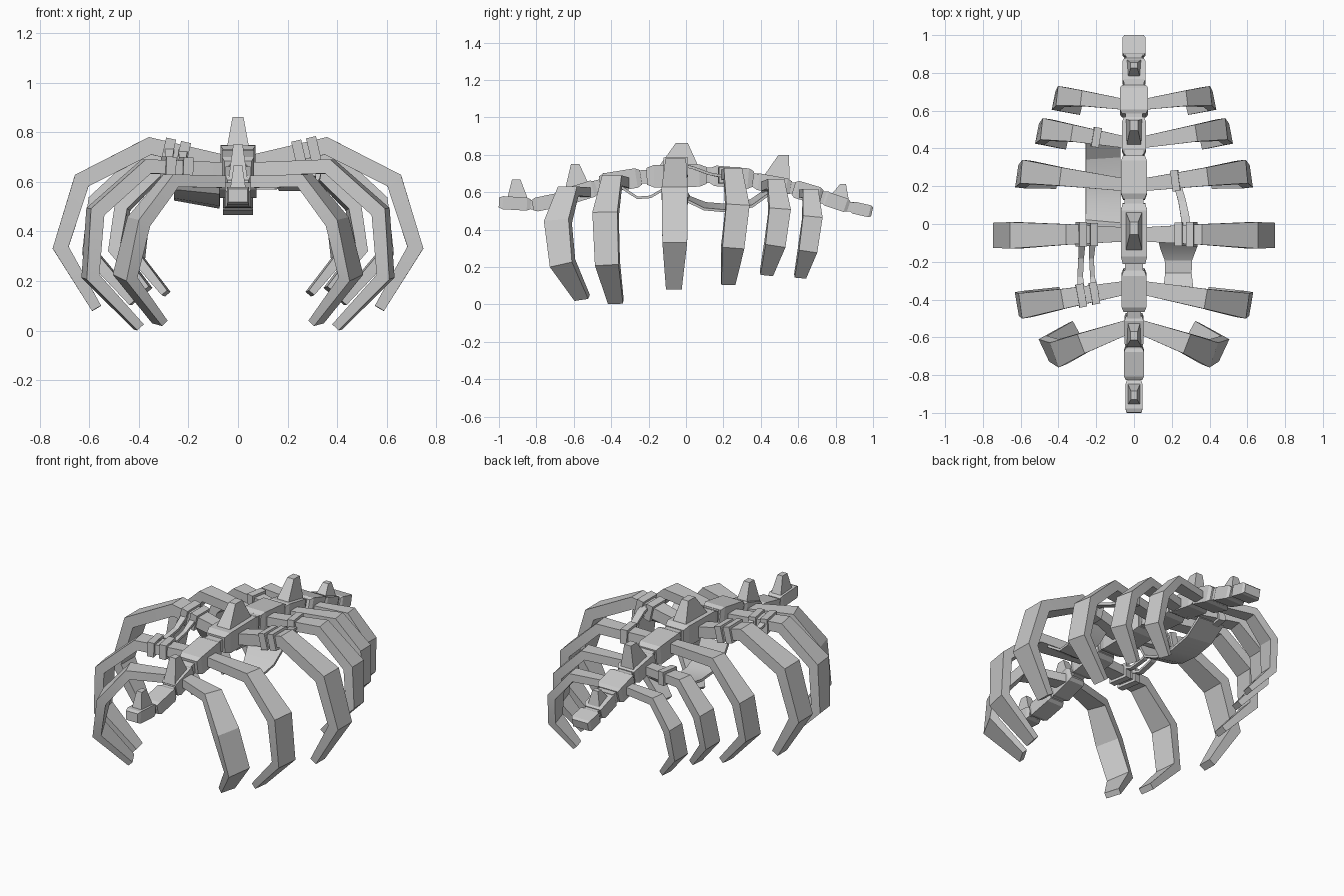
import bpy, bmesh
from mathutils import Vector as V

if "Cube" in bpy.data.objects:
    bpy.data.objects.remove(bpy.data.objects["Cube"])


def finish(name, bm, smooth=False):
    bmesh.ops.recalc_face_normals(bm, faces=bm.faces)
    me = bpy.data.meshes.new(name)
    bm.to_mesh(me)
    bm.free()
    ob = bpy.data.objects.new(name, me)
    bpy.context.collection.objects.link(ob)
    if smooth:
        bpy.ops.object.select_all(action='DESELECT')
        ob.select_set(True)
        bpy.context.view_layer.objects.active = ob
        bpy.ops.object.shade_smooth_by_angle(angle=0.4)
    return ob


def sweep(name, pts, widths, thicks, hint, smooth=False):
    """Rectangular section along a path, its width lying along the hint."""
    bm = bmesh.new()
    pts = [V(p) for p in pts]
    rings = []
    for i, p in enumerate(pts):
        a = (p - pts[i - 1]).normalized() if i else V()
        b = (pts[i + 1] - p).normalized() if i < len(pts) - 1 else V()
        t = (a + b).normalized()
        w = V(hint)
        w = (w - t * w.dot(t)).normalized()
        n = t.cross(w)
        rings.append([bm.verts.new(p + w * widths[i] / 2 * s + n * thicks[i] / 2 * u)
                      for s, u in ((-1, -1), (1, -1), (1, 1), (-1, 1))])
    for r, q in zip(rings, rings[1:]):
        for k in range(4):
            bm.faces.new((r[k], r[k - 1], q[k - 1], q[k]))
    bm.faces.new(rings[0])
    bm.faces.new(rings[-1])
    return finish(name, bm, smooth)


# Spine: y start, z start, y end, z end, width, height
spine = [
    (-1.00, .545, -.83, .535, .09, .07), (-.82, .53, -.65, .565, .105, .075),
    (-.64, .575, -.48, .625, .10, .09), (-.46, .645, -.24, .68, .13, .105),
    (-.21, .685, .11, .69, .14, .12), (.13, .69, .36, .67, .135, .11),
    (.365, .66, .56, .625, .125, .09), (.575, .62, .725, .575, .15, .095),
    (.735, .57, .87, .525, .12, .075), (.885, .52, .995, .495, .12, .065)]
for i, (y0, z0, y1, z1, w, h) in enumerate(spine):
    a, b = V((0, y0, z0)), V((0, y1, z1))
    sweep(f"vertebra_{i + 1}", [a, a.lerp(b, .12), a.lerp(b, .88), b],
          [w * .85, w, w, w * .85], [h * .75, h, h, h * .75], (1, 0, 0))
    if i < len(spine) - 1:
        n = spine[i + 1]
        sweep(f"spine_disc_{i + 1}", [(0, y1 - .03, z1), (0, n[0] + .03, n[1])],
              [w * .72] * 2, [h * .68] * 2, (1, 0, 0))

# Spikes: base y range, base z, top y range, top z, half width
for i, (a, b, z, c, d, t, w) in enumerate([
        (-.96, -.84, .55, -.93, -.885, .668, .035),
        (-.65, -.50, .60, -.615, -.57, .75, .04),
        (-.15, .07, .73, -.055, .01, .862, .046),
        (.39, .555, .65, .495, .55, .80, .045),
        (.755, .87, .56, .825, .855, .645, .038)]):
    bm = bmesh.new()
    rings = []
    for y0, y1, zz, x in ((a, b, z, w), (c, d, t, w * .48)):
        rings.append([bm.verts.new(p) for p in
                      ((-x, y0, zz), (x, y0, zz), (x, y1, zz), (-x, y1, zz))])
    for k in range(4):
        bm.faces.new((rings[0][k - 1], rings[0][k], rings[1][k], rings[1][k - 1]))
    bm.faces.new(rings[0])
    bm.faces.new(rings[1])
    finish(f"spine_spike_{i + 1}", bm)

# Rib pairs: width slant, mid width, thickness, centre path
ribs = {
    "front": (.4, .14, .05, [(.02, -.54, .60), (.27, -.63, .605), (.40, -.685, .44),
                             (.455, -.66, .22), (.315, -.555, .035)]),
    "second": (.15, .135, .055, [(.03, -.335, .65), (.37, -.395, .662), (.575, -.43, .48),
                                 (.595, -.42, .22), (.40, -.375, .015)]),
    "main": (0, .14, .065, [(.03, -.055, .67), (.355, -.055, .745), (.63, -.06, .605),
                            (.715, -.06, .335), (.57, -.065, .09)]),
    "fourth": (-.12, .125, .055, [(.03, .205, .68), (.38, .25, .70), (.57, .275, .52),
                                  (.595, .25, .31), (.42, .225, .115)]),
    "fifth": (-.15, .115, .05, [(.03, .43, .63), (.32, .48, .645), (.465, .50, .50),
                                (.49, .475, .32), (.365, .43, .165)]),
    "rear": (-.15, .105, .045, [(.03, .63, .59), (.27, .665, .595), (.385, .675, .46),
                                (.405, .65, .29), (.29, .61, .15)])}
for name, (k, w, t, path) in ribs.items():
    for side, s in (("left", -1), ("right", 1)):
        sweep(f"{name}_rib_{side}", [(s * x, y, z) for x, y, z in path],
              [w * .52, w * .78, w, w * .95, w * .6], [t, t * 1.1, t * 1.1, t, t * .65],
              (s * k, 1, 0), True)


def on_rib(rib, x):
    a, b = V(ribs[rib][3][0]), V(ribs[rib][3][1])
    f = (abs(x) - a.x) / (b.x - a.x)
    p = a.lerp(b, f)
    p.x = x
    return p, ribs[rib][1] * (.52 + .26 * f), ribs[rib][2]


# Cuffs wrapped round the ribs where the straps are tied
for i, (rib, x) in enumerate([("main", -.28), ("main", -.22), ("main", .245), ("main", .305),
                              ("second", -.28), ("second", -.21), ("fourth", .22),
                              ("fifth", -.2)]):
    s = 1 if x > 0 else -1
    p, w, t = on_rib(rib, x - s * .02)
    q = on_rib(rib, x + s * .02)[0]
    sweep(f"cuff_{i + 1}", [p, q], [w + .03] * 2, [t + .03] * 2, (s * ribs[rib][0], 1, 0))

# Narrow straps between ribs
sweep("outer_strap_left", [(-.275, -.39, .69), (-.285, -.28, .66), (-.28, -.18, .68),
                           (-.275, -.08, .75)], [.04, .03, .03, .04], [.015] * 4, (1, 0, 0))
sweep("inner_strap_left", [(-.205, -.37, .69), (-.22, -.28, .66), (-.225, -.18, .675),
                           (-.22, -.08, .735)], [.04, .025, .025, .04], [.015] * 4, (1, 0, 0))
sweep("strap_right", [(.275, -.04, .75), (.27, .04, .73), (.255, .12, .70), (.235, .19, .685),
                      (.22, .25, .71)], [.05, .045, .04, .04, .05], [.015] * 5, (1, 0, 0))

# Sagging hide panels
sweep("hide_panel_left", [(-.165, -.04, .65), (-.165, .01, .565), (-.165, .10, .525),
                          (-.165, .22, .515), (-.165, .35, .54), (-.165, .45, .61)],
      [.185] * 6, [.014] * 6, (1, 0, -.18), True)
sweep("hide_panel_right", [(.235, -.07, .68), (.235, -.13, .61), (.235, -.19, .575),
                           (.235, -.26, .57), (.235, -.35, .63)],
      [.22, .19, .145, .14, .16], [.014] * 5, (1, 0, 0), True)
